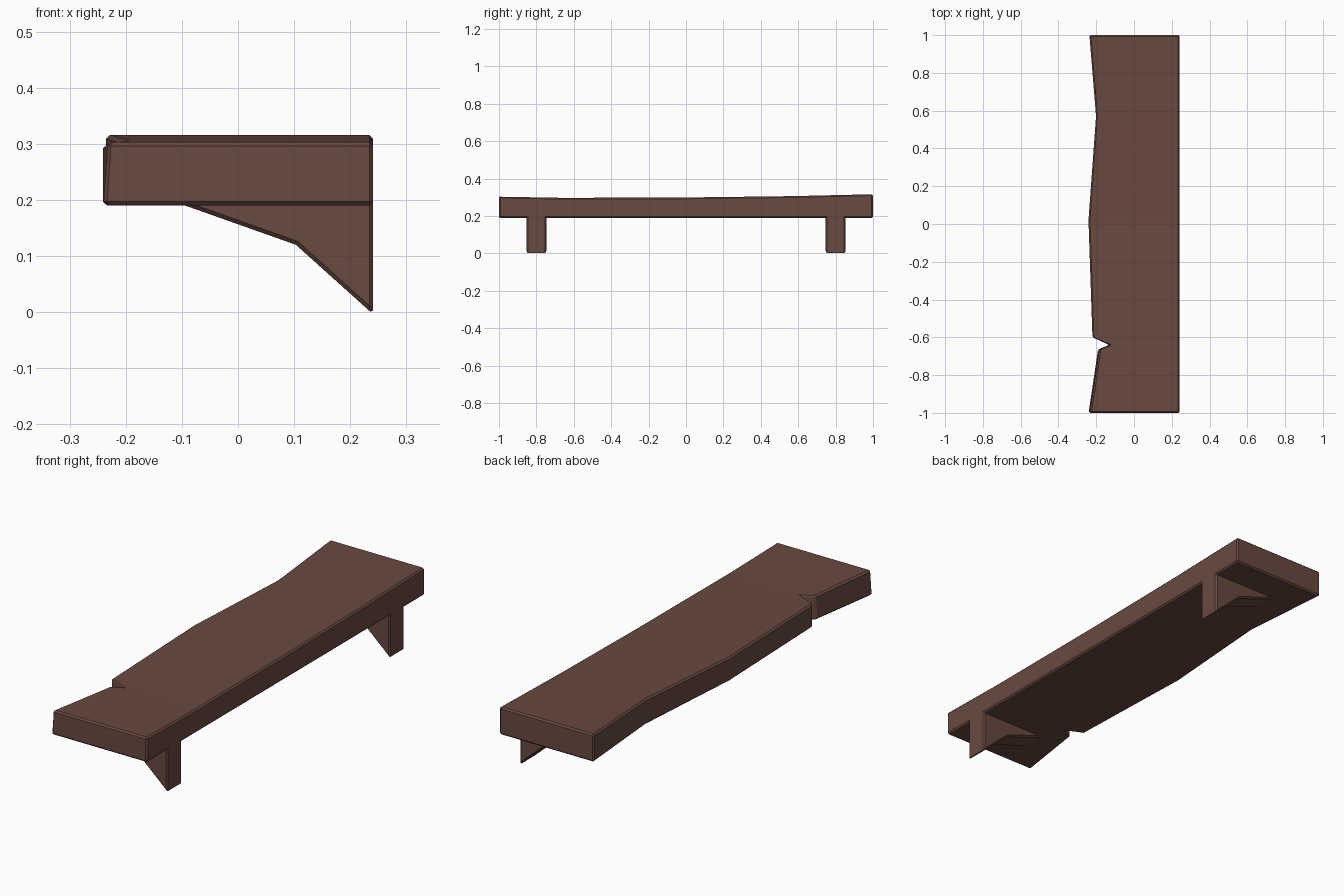
import bpy
import bmesh

if "Cube" in bpy.data.objects:
    bpy.data.objects.remove(bpy.data.objects["Cube"])

wood = bpy.data.materials.new("dark brown wood")
wood.diffuse_color = (0.14, 0.067, 0.051, 1)
wood.use_nodes = True
wood.node_tree.nodes["Principled BSDF"].inputs["Base Color"].default_value = wood.diffuse_color


def loft(name, rings, bevel):
    """Skin a row of equal rings, cap both ends and chamfer the sharp edges."""
    bm = bmesh.new()
    rows = [[bm.verts.new(p) for p in ring] for ring in rings]
    n = len(rows[0])
    for a, b in zip(rows, rows[1:]):
        for i in range(n):
            j = (i + 1) % n
            bm.faces.new((a[i], a[j], b[j], b[i]))
    bm.faces.new(rows[0][::-1])
    bm.faces.new(rows[-1])
    bmesh.ops.recalc_face_normals(bm, faces=bm.faces)
    me = bpy.data.meshes.new(name)
    bm.to_mesh(me)
    bm.free()
    me.materials.append(wood)
    ob = bpy.data.objects.new(name, me)
    bpy.context.collection.objects.link(ob)
    mod = ob.modifiers.new("chamfer", 'BEVEL')
    mod.width = bevel
    mod.segments = 1
    mod.limit_method = 'ANGLE'
    mod.angle_limit = 0.6
    return ob


# Plank with a wavy edge and a split: y, left x at top, left x at bottom, top z
stations = [
    (-1.00, -0.233, -0.241, 0.303),
    (-0.665, -0.183, -0.191, 0.297),
    (-0.64, -0.128, -0.132, 0.297),
    (-0.60, -0.220, -0.220, 0.297),
    (0.02, -0.241, -0.241, 0.299),
    (0.57, -0.201, -0.201, 0.306),
    (1.00, -0.236, -0.236, 0.316),
]
loft("shelf_plank",
     [[(xb, y, 0.19), (0.241, y, 0.19), (0.241, y, z), (xt, y, z)]
      for y, xt, xb, z in stations], 0.007)

# Two angled brackets under the plank
profile = [(0.241, -0.004), (0.241, 0.205), (-0.137, 0.205), (0.103, 0.12)]
for side, name in ((-1, "front_bracket"), (1, "back_bracket")):
    loft(name, [[(x, side * 0.8 + dy, z) for x, z in profile]
                for dy in (-0.053, 0.053)], 0.007)
